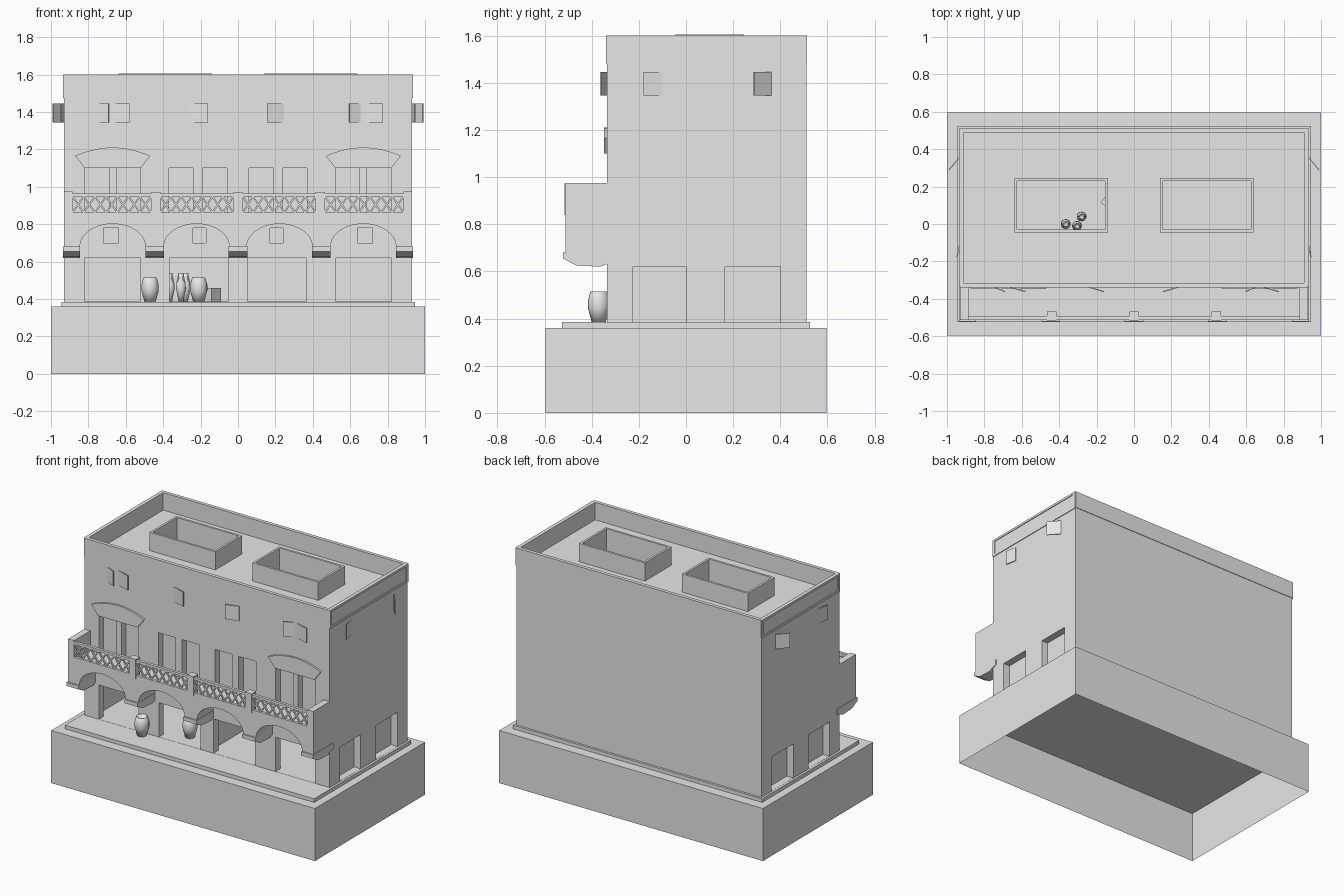
import bpy, bmesh, math
from mathutils import Matrix, Vector

cube = bpy.data.objects.get("Cube")
if cube:
    bpy.data.objects.remove(cube, do_unlink=True)

stone = bpy.data.materials.new("pale_grey_plaster")
stone.use_nodes = True
stone.diffuse_color = (0.8, 0.8, 0.8, 1)
stone.node_tree.nodes["Principled BSDF"].inputs["Base Color"].default_value = stone.diffuse_color


def finish(name, bm):
    mesh = bpy.data.meshes.new(name)
    bm.to_mesh(mesh)
    bm.free()
    mesh.materials.append(stone)
    obj = bpy.data.objects.new(name, mesh)
    bpy.context.collection.objects.link(obj)
    return obj


def rect(u0, u1, v0, v1):
    return [(u0, v0), (u1, v0), (u1, v1), (u0, v1)]


AXES = {"x": ((0, 1, 0), (0, 0, 1), (1, 0, 0)),
        "y": ((1, 0, 0), (0, 0, 1), (0, -1, 0)),
        "z": ((1, 0, 0), (0, 1, 0), (0, 0, 1))}


def slab(name, axis, lo, hi, outline, holes=()):
    """Extrude an outline with holes along an axis, from lo to hi."""
    curve = bpy.data.curves.new(name, "CURVE")
    curve.dimensions, curve.fill_mode = "2D", "BOTH"
    curve.extrude = (hi - lo) / 2
    for loop in [outline, *holes]:
        s = curve.splines.new("POLY")
        s.points.add(len(loop) - 1)
        for p, (u, v) in zip(s.points, loop):
            p.co = (u, v, 0, 1)
        s.use_cyclic_u = True
    tmp = bpy.data.objects.new("tmp", curve)
    bpy.context.collection.objects.link(tmp)
    deps = bpy.context.evaluated_depsgraph_get()
    mesh = bpy.data.meshes.new_from_object(tmp.evaluated_get(deps))
    bm = bmesh.new()
    bm.from_mesh(mesh)
    bpy.data.objects.remove(tmp, do_unlink=True)
    bpy.data.curves.remove(curve)
    bpy.data.meshes.remove(mesh)
    u, v, w = (Vector(a) for a in AXES[axis])
    m = Matrix((u, v, w)).transposed().to_4x4()
    m.translation = Vector([abs(c) for c in w]) * (lo + hi) / 2
    bm.transform(m)
    bmesh.ops.remove_doubles(bm, verts=bm.verts, dist=1e-5)
    bmesh.ops.recalc_face_normals(bm, faces=bm.faces)
    for f in bm.faces:
        f.smooth = False
        f.material_index = 0
    return finish(name, bm)


def beam(name, a, b, width, height, depth_dir):
    """Bar from a to b; width lies along depth_dir, height across it."""
    a, b = Vector(a), Vector(b)
    along, d = (b - a).normalized(), Vector(depth_dir)
    m = Matrix((along * (b - a).length, d * width, along.cross(d) * height)).transposed().to_4x4()
    m.translation = (a + b) / 2
    bm = bmesh.new()
    bmesh.ops.create_cube(bm, size=1, matrix=m)
    bmesh.ops.recalc_face_normals(bm, faces=bm.faces)
    return finish(name, bm)


def lathe(name, loc, profile):
    bm = bmesh.new()
    vs = [bm.verts.new((r, 0, z)) for r, z in profile]
    es = [bm.edges.new(p) for p in zip(vs, vs[1:])]
    bmesh.ops.spin(bm, geom=vs + es, cent=(0, 0, 0), axis=(0, 0, 1),
                   angle=math.tau, steps=20)
    bmesh.ops.remove_doubles(bm, verts=bm.verts, dist=1e-5)
    bmesh.ops.recalc_face_normals(bm, faces=bm.faces)
    obj = finish(name, bm)
    obj.location = loc
    for p in obj.data.polygons:
        p.use_smooth = True
    return obj


# Plinth, open underneath, and the low step
bm = bmesh.new()
bmesh.ops.create_cube(bm, size=1, matrix=Matrix.Translation((0, 0, 0.18)) @ Matrix.Diagonal((2, 1.19, 0.36, 1)))
bmesh.ops.delete(bm, geom=[f for f in bm.faces if f.normal.z < -0.5], context="FACES_ONLY")
finish("plinth", bm)
slab("step", "z", 0.36, 0.385, rect(-0.945, 0.945, -0.525, 0.525))

# Front wall with doors, balcony doors and small windows
FLOOR, TOP, W, F, B, T = 0.385, 1.6, 0.93, -0.335, 0.51, 0.05
holes = [rect(-0.24, -0.17, 0.70, 0.78), rect(0.17, 0.24, 0.70, 0.78)]
for s in (-1, 1):
    def mirrored(a, b, z0, z1):
        lo, hi = sorted((s * a, s * b))
        holes.append(rect(lo, hi, z0, z1))
    mirrored(0.52, 0.82, FLOOR + 0.001, 0.62)
    mirrored(0.05, 0.365, FLOOR + 0.001, 0.62)
    mirrored(0.64, 0.72, 0.70, 0.78)
    mirrored(0.52, 0.65, 0.84, 1.10)
    mirrored(0.69, 0.82, 0.84, 1.10)
    mirrored(0.06, 0.19, 0.84, 1.10)
    mirrored(0.24, 0.37, 0.84, 1.10)
slab("front_wall", "y", F, F + T, rect(-W, W, FLOOR, TOP - 0.12), holes)
slab("front_backing", "y", F + T, F + T + 0.01, rect(-W + T, W - T, 0.63, 1.46))
slab("back_wall", "y", B - T, B, rect(-W, W, FLOOR, TOP - 0.12))

# Side walls with recessed doors, and the end panels of the parapet
for s, side in ((-1, "right"), (1, "left")):
    def span(a, b):
        return sorted((s * a, s * b))
    doors = [rect(-0.225, 0, FLOOR + 0.001, 0.62), rect(0.165, 0.40, FLOOR + 0.001, 0.62)]
    slab(side + "_wall", "x", *span(W - T, W), rect(F + T, B - T, FLOOR, TOP - 0.12), doors)
    slab(side + "_backing", "x", *span(W - T - 0.01, W - T), rect(F + T, B - T, FLOOR, 1.46))
    slab(side + "_parapet_frame", "x", *span(W, W + 0.005), rect(F, B, 1.475, TOP),
         [rect(F + 0.02, B - 0.02, 1.49, 1.585)])
slab("partition", "x", -0.01, 0.01, rect(F + T, B - T, FLOOR, 1.46))

# Roof with two open light wells and a parapet
wells = [(-0.64, -0.14), (0.14, 0.64)]
slab("roof", "z", 1.455, 1.48, rect(-W + 0.01, W - 0.01, F + 0.01, B - 0.01),
     [rect(a + 0.015, b - 0.015, -0.03, 0.23) for a, b in wells])
slab("parapet", "z", 1.48, TOP, rect(-W, W, F - 0.004, B + 0.004),
     [rect(-W + 0.02, W - 0.02, F + 0.02, B - 0.02)])
for a, b in wells:
    slab("light_well_curb", "z", 1.46, 1.605, rect(a, b, -0.045, 0.245),
         [rect(a + 0.015, b - 0.015, -0.03, 0.23)])

# Arcade carrying the balcony
BF = -0.512
outline = [(W, 0.68), (W, 0.84), (-W, 0.84), (-W, 0.68)]
for c in (-0.67, -0.222, 0.222, 0.67):
    for i in range(21):
        t = math.pi * i / 20
        outline.append((c - 0.175 * math.cos(t), 0.68 + 0.122 * math.sin(t)))
slab("arcade", "y", BF, F, outline)
corbel = [(-0.522, 0.68), (-0.30, 0.68), (-0.30, 0.645), (-0.365, 0.62),
          (-0.465, 0.625), (-0.522, 0.655)]
for a, b in ((-0.935, -0.845), (-0.495, -0.395), (-0.05, 0.05), (0.395, 0.495), (0.845, 0.935)):
    slab("corbel", "x", a, b, corbel)

# Balcony parapet, posts and lattice
bays = [(-0.885, -0.465), (-0.415, -0.025), (0.025, 0.415), (0.465, 0.885)]
slab("balcony_front", "y", BF, BF + 0.02, rect(-W, W, 0.84, 0.965),
     [rect(a, b, 0.862, 0.948) for a, b in bays])
for a, b in ((-W, -0.885), (0.885, W)):
    slab("balcony_end", "x", a, b, rect(BF, F, 0.84, 0.975))
for x in (-0.44, 0, 0.44):
    slab("balcony_post", "z", 0.84, 0.972, rect(x - 0.025, x + 0.025, BF - 0.004, BF + 0.045))
for a, b in bays:
    n = 7
    step = (b - a) / n
    for i in range(n):
        x0, x1 = a + i * step, a + (i + 1) * step
        for z0, z1 in ((0.862, 0.948), (0.948, 0.862)):
            beam("lattice_bar", (x0, BF + 0.01, z0), (x1, BF + 0.01, z1), 0.012, 0.009, (0, 1, 0))

# Curved hoods above the outer balcony doors
for s in (-1, 1):
    arc = [(s * 0.67 + 0.2 * k / 8, 1.21 - 0.045 * (k / 8) ** 2) for k in range(8, -9, -1)]
    slab("window_hood", "y", F - 0.012, F,
         [(s * 0.67 - 0.15, 1.10), (s * 0.67 + 0.15, 1.10)] + arc)

# Small shutters standing ajar
for hinge, tip in ((-0.75, -0.69), (-0.67, -0.58), (-0.25, -0.16),
                   (0.245, 0.155), (0.655, 0.595), (0.685, 0.775)):
    beam("front_shutter", (hinge, F, 1.395), (tip, F - 0.027, 1.395), 0.1, 0.006, (0, 0, 1))
for s in (-1, 1):
    beam("side_shutter", (s * W, 0.36, 1.395), (s * 0.99, 0.288, 1.395), 0.1, 0.006, (0, 0, 1))
    beam("side_shutter", (s * W, -0.10, 1.395), (s * 0.947, -0.18, 1.395), 0.1, 0.006, (0, 0, 1))

# Storage jars, slim jars with handles, and a chest
jar = [(0, 0), (0.03, 0), (0.046, 0.06), (0.046, 0.09), (0.036, 0.128), (0.032, 0.13), (0.03, 0.11), (0, 0.1)]
slim = [(0, 0), (0.012, 0), (0.026, 0.07), (0.024, 0.1), (0.011, 0.125), (0.015, 0.155), (0.009, 0.15), (0, 0.12)]
for x, y in ((-0.47, -0.37), (-0.21, -0.22)):
    lathe("storage_jar", (x, y, FLOOR), jar)
for x, y in ((-0.365, 0.0), (-0.28, 0.04), (-0.305, -0.01)):
    lathe("slim_jar", (x, y, FLOOR), slim)
    for s in (-1, 1):
        beam("jar_handle", (x + s * 0.012, y, FLOOR + 0.145), (x + s * 0.022, y, FLOOR + 0.1),
             0.006, 0.006, (0, 1, 0))
beam("chest", (-0.16, 0.10, 0.422), (-0.11, 0.16, 0.422), 0.075, 0.05, (0, 0, 1))
